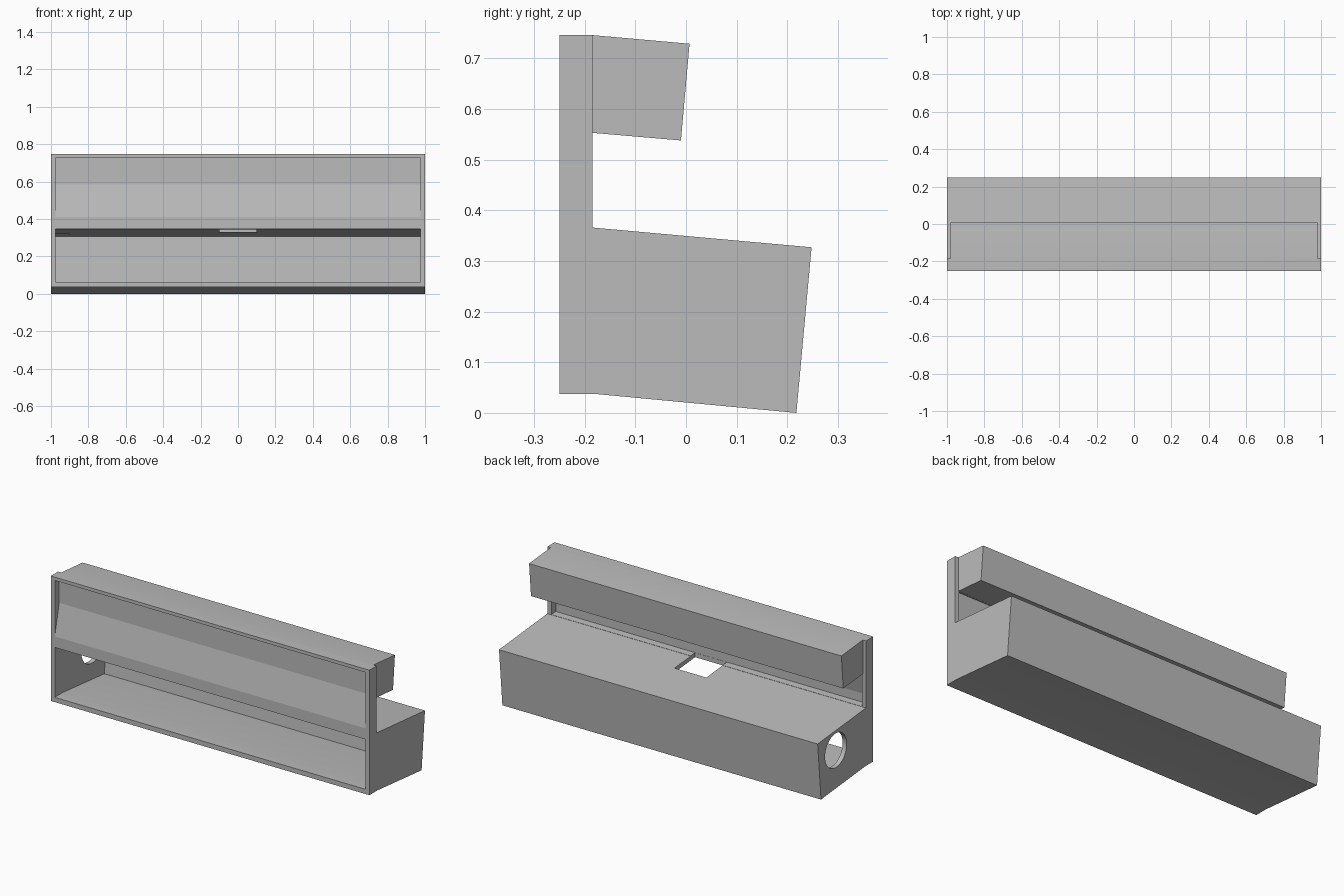
import bpy
import bmesh
import math

cube = bpy.data.objects.get("Cube")
if cube:
    bpy.data.objects.remove(cube, do_unlink=True)

grey = bpy.data.materials.new("light_grey")
grey.use_nodes = True
grey.diffuse_color = (0.5, 0.5, 0.5, 1)
grey.node_tree.nodes["Principled BSDF"].inputs["Base Color"].default_value = (0.5, 0.5, 0.5, 1)


def prism(name, profile, x0, x1):
    """Extrude a (y, z) profile along x from x0 to x1."""
    bm = bmesh.new()
    face = bm.faces.new([bm.verts.new((x0, y, z)) for y, z in profile])
    moved = bmesh.ops.extrude_face_region(bm, geom=[face])["geom"]
    bmesh.ops.translate(bm, vec=(x1 - x0, 0, 0),
                        verts=[v for v in moved if isinstance(v, bmesh.types.BMVert)])
    bmesh.ops.recalc_face_normals(bm, faces=bm.faces)
    mesh = bpy.data.meshes.new(name)
    bm.to_mesh(mesh)
    bm.free()
    mesh.materials.append(grey)
    obj = bpy.data.objects.new(name, mesh)
    bpy.context.collection.objects.link(obj)
    return obj


def cut(body, cutter):
    """Subtract the cutter from the body and discard it."""
    cutter.hide_render = True
    mod = body.modifiers.new("cut", 'BOOLEAN')
    mod.operation = 'DIFFERENCE'
    mod.solver = 'EXACT'
    mod.object = cutter
    bpy.context.view_layer.objects.active = body
    bpy.ops.object.modifier_apply(modifier=mod.name)
    bpy.data.objects.remove(cutter, do_unlink=True)


# C-shaped housing: front frame, upper arm and lower box
housing = prism("housing", [
    (-0.25, 0.037), (-0.175, 0.037), (0.218, 0), (0.248, 0.327),
    (-0.185, 0.366), (-0.185, 0.553), (-0.01, 0.538), (0.007, 0.729),
    (-0.185, 0.746), (-0.25, 0.746)], -1, 1)

# Hollow of the lower box, open to the front
cut(housing, prism("box_hollow", [
    (-0.3, 0.3515), (0.22, 0.305), (0.195, 0.028), (-0.175, 0.064), (-0.3, 0.064)],
    -0.975, 0.975))

# Shallow front recess above the sloping panel
cut(housing, prism("front_recess", [
    (-0.3, 0.727), (-0.21, 0.727), (-0.21, 0.585), (-0.26, 0.366), (-0.3, 0.366)],
    -0.975, 0.975))

# Rear recess that thins the web between the end posts
cut(housing, prism("web_recess", [
    (-0.225, 0.37), (-0.225, 0.42), (-0.195, 0.553), (-0.18, 0.552), (-0.18, 0.367)],
    -0.975, 0.975))

# Upper arm stops short of both ends
for side in (-1, 1):
    cut(housing, prism("arm_end_notch", [
        (-0.185, 0.45), (0.1, 0.45), (0.1, 0.8), (-0.185, 0.8)],
        side * 0.98, side * 1.1))

# Window through the top of the lower box
cut(housing, prism("top_window", [
    (-0.224, 0.25), (-0.04, 0.25), (-0.04, 0.45), (-0.224, 0.45)], -0.1, 0.1))

# Round port through one end wall
circle = [(0.085 + 0.097 * math.cos(a), 0.228 + 0.097 * math.sin(a))
          for a in (math.tau * i / 48 for i in range(48))]
cut(housing, prism("end_port", circle, -1.1, -0.9))

# Smooth port rim, crisp edges elsewhere
bpy.ops.object.select_all(action='DESELECT')
housing.select_set(True)
bpy.context.view_layer.objects.active = housing
bpy.ops.object.shade_smooth_by_angle(angle=math.radians(10))
